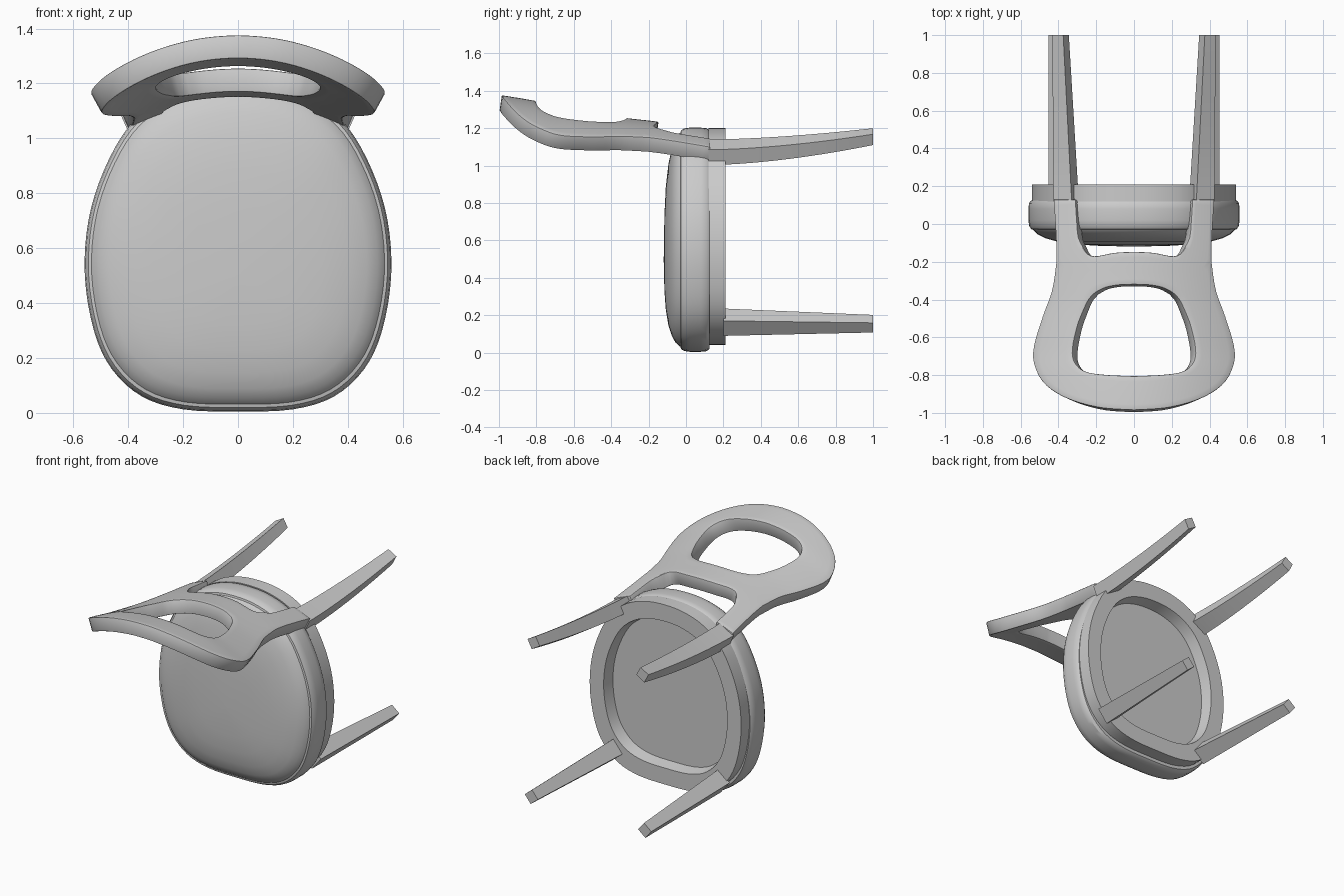
import bpy, bmesh

if "Cube" in bpy.data.objects:
    bpy.data.objects.remove(bpy.data.objects["Cube"])


def catmull(pts, n, closed=False):
    """Smooth path through pts, n steps per span."""
    out, m = [], len(pts)
    for i in range(m if closed else m - 1):
        if closed:
            a, b, c, d = (pts[(i + k) % m] for k in (-1, 0, 1, 2))
        else:
            a, b, c, d = (pts[min(max(i + k, 0), m - 1)] for k in (-1, 0, 1, 2))
        for s in range(n):
            t = s / n
            out.append(tuple(0.5 * (2 * q + (r - p) * t + (2 * p - 5 * q + 4 * r - u) * t * t
                                    + (3 * q - p - 3 * r + u) * t ** 3)
                             for p, q, r, u in zip(a, b, c, d)))
    return out if closed else out + [tuple(pts[-1])]


def resample(pts, n):
    """n equal steps along a smooth path."""
    path = catmull(pts, 12)
    acc = [0]
    for p, q in zip(path, path[1:]):
        acc.append(acc[-1] + ((p[0] - q[0]) ** 2 + (p[1] - q[1]) ** 2) ** 0.5)
    out, j = [], 0
    for i in range(n + 1):
        d = acc[-1] * i / n
        while j < len(path) - 2 and acc[j + 1] < d:
            j += 1
        t = (d - acc[j]) / (acc[j + 1] - acc[j])
        out.append(tuple(a + (b - a) * t for a, b in zip(path[j], path[j + 1])))
    return out


def finish(bm, name):
    me = bpy.data.meshes.new(name)
    bm.to_mesh(me)
    bm.free()
    ob = bpy.data.objects.new(name, me)
    bpy.context.collection.objects.link(ob)
    return ob


def loft(name, rings):
    """Skin closed rings of points and cap both ends."""
    bm = bmesh.new()
    vs = [[bm.verts.new(p) for p in r] for r in rings]
    n = len(rings[0])
    for r, s in zip(vs, vs[1:]):
        for i in range(n):
            bm.faces.new((r[i], r[(i + 1) % n], s[(i + 1) % n], s[i]))
    bm.faces.new(vs[0])
    bm.faces.new(vs[-1])
    bmesh.ops.recalc_face_normals(bm, faces=bm.faces)
    return finish(bm, name)


def shade(ob, modifiers=False):
    bpy.ops.object.select_all(action='DESELECT')
    ob.select_set(True)
    bpy.context.view_layer.objects.active = ob
    if modifiers:
        bpy.ops.object.convert(target='MESH')
    bpy.ops.object.shade_smooth_by_angle(angle=0.6)


# Seat outline (x, z), shared by cushion and frame
half = [(0.2, 0.013), (0.35, 0.06), (0.46, 0.16), (0.525, 0.3), (0.558, 0.5), (0.545, 0.7),
        (0.49, 0.88), (0.4, 1.04), (0.28, 1.14), (0.14, 1.19)]
outline = catmull([(0, 0.005)] + half + [(0, 1.203)] + [(-x, z) for x, z in half[::-1]], 4, True)


def seat_ring(s, y, cz=0.6):
    return [(x * s, y, cz + (z - 0.6) * s) for x, z in outline]


# Cushion with a piped edge and domed front
profile = [(0.975, 0.125), (0.995, 0.11), (1, 0.08), (1, 0.02), (0.993, -0.01), (0.975, -0.027),
           (0.955, -0.03), (0.95, -0.034), (0.91, -0.056), (0.84, -0.075), (0.72, -0.094),
           (0.55, -0.108), (0.35, -0.115), (0.15, -0.118), (0.02, -0.119)]
shade(loft("seat_cushion", [seat_ring(s, y, 0.6 - 0.11 * max(0, 0.95 - s)) for s, y in profile]))

# Frame ring with recessed underside panel
shade(loft("seat_frame", [seat_ring(s, y, 0.617) for s, y in
                          [(0.968, 0.12), (0.968, 0.21), (0.79, 0.21), (0.765, 0.135)]]))

# Legs: tapered four-sided sections
for side, sx in (("left", -1), ("right", 1)):
    rings = []
    for t in (0, 1):
        cx, r = 0.38 + 0.025 * t, 0.073 - 0.026 * t
        cz = 0.163 - 0.008 * t
        rings.append([(sx * (cx + a * r), 0.2 + 0.8 * t, cz + b * r)
                      for a, b in ((1, 0.1), (-0.1, 1), (-1, -0.1), (0.1, -1))])
    shade(loft("front_leg_" + side, rings))

    root = [(0.427, 1.085), (0.33, 1.14), (0.292, 1.06), (0.39, 1.003)]
    tip = [(0.432, 1.168), (0.375, 1.2), (0.345, 1.145), (0.402, 1.11)]
    rings = []
    for k in range(11):
        t = k / 10
        rings.append([(sx * (p[0] + (q[0] - p[0]) * t), 0.12 + 0.88 * t,
                       p[1] + (q[1] - p[1]) * t ** 1.65) for p, q in zip(root, tip)])
    shade(loft("rear_leg_" + side, rings))

# Backrest: half plan (x, y) built as strips, bent over a curved surface
spine = catmull([(-1.05, 1.38), (-0.98, 1.375), (-0.8, 1.345), (-0.65, 1.31), (-0.45, 1.272),
                 (-0.3, 1.252), (-0.15, 1.235), (0.14, 1.195)], 8)


def bend(x, y):
    for (a, za), (b, zb) in zip(spine, spine[1:]):
        if y <= b:
            break
    return (x, y, za + (zb - za) * (y - a) / (b - a) - 0.53 * x * x)


outer = resample([(0, -0.985), (0.18, -0.972), (0.35, -0.925), (0.47, -0.85), (0.528, -0.75),
                  (0.532, -0.65), (0.485, -0.49), (0.435, -0.35), (0.412, -0.2)], 36)
seam = [(0.412 + (0.272 - 0.412) * i / 6, -0.2 + 0.08 * i / 6) for i in range(7)]
gap = resample([(0.272, -0.12), (0.245, -0.16), (0.2, -0.17), (0.1, -0.152), (0, -0.147)], 14)
hole_a = resample([(0, -0.805), (0.15, -0.798), (0.26, -0.78), (0.315, -0.73), (0.325, -0.66),
                   (0.3, -0.54), (0.265, -0.45)], 36)
hole_b = resample([(0.265, -0.45), (0.24, -0.4), (0.205, -0.363)], 6)
hole_c = resample([(0.205, -0.363), (0.15, -0.336), (0.08, -0.323), (0, -0.32)], 14)
stile_out = resample([(0.412, -0.2), (0.413, -0.1), (0.42, 0.03), (0.427, 0.13)], 10)
stile_in = resample([(0.272, -0.12), (0.295, -0.07), (0.302, 0), (0.31, 0.13)], 10)

bm = bmesh.new()
for edge_a, edge_b in ((outer + seam[1:] + gap[1:], hole_a + hole_b[1:] + hole_c[1:]),
                       (stile_out, stile_in)):
    rows = [[bm.verts.new(bend(a[0] + (b[0] - a[0]) * k / 6, a[1] + (b[1] - a[1]) * k / 6))
             for k in range(7)] for a, b in zip(edge_a, edge_b)]
    for r, s in zip(rows, rows[1:]):
        for k in range(6):
            bm.faces.new((r[k], r[k + 1], s[k + 1], s[k]))
bmesh.ops.remove_doubles(bm, verts=bm.verts, dist=0.0005)
bm.normal_update()
bmesh.ops.reverse_faces(bm, faces=[f for f in bm.faces if f.normal.z < 0])
back = finish(bm, "backrest")
mirror = back.modifiers.new("mirror", 'MIRROR')
mirror.merge_threshold = 0.001
solid = back.modifiers.new("thickness", 'SOLIDIFY')
solid.thickness, solid.offset = 0.085, -1
bevel = back.modifiers.new("soft_edges", 'BEVEL')
bevel.width, bevel.segments, bevel.angle_limit = 0.01, 2, 0.9
shade(back, True)
